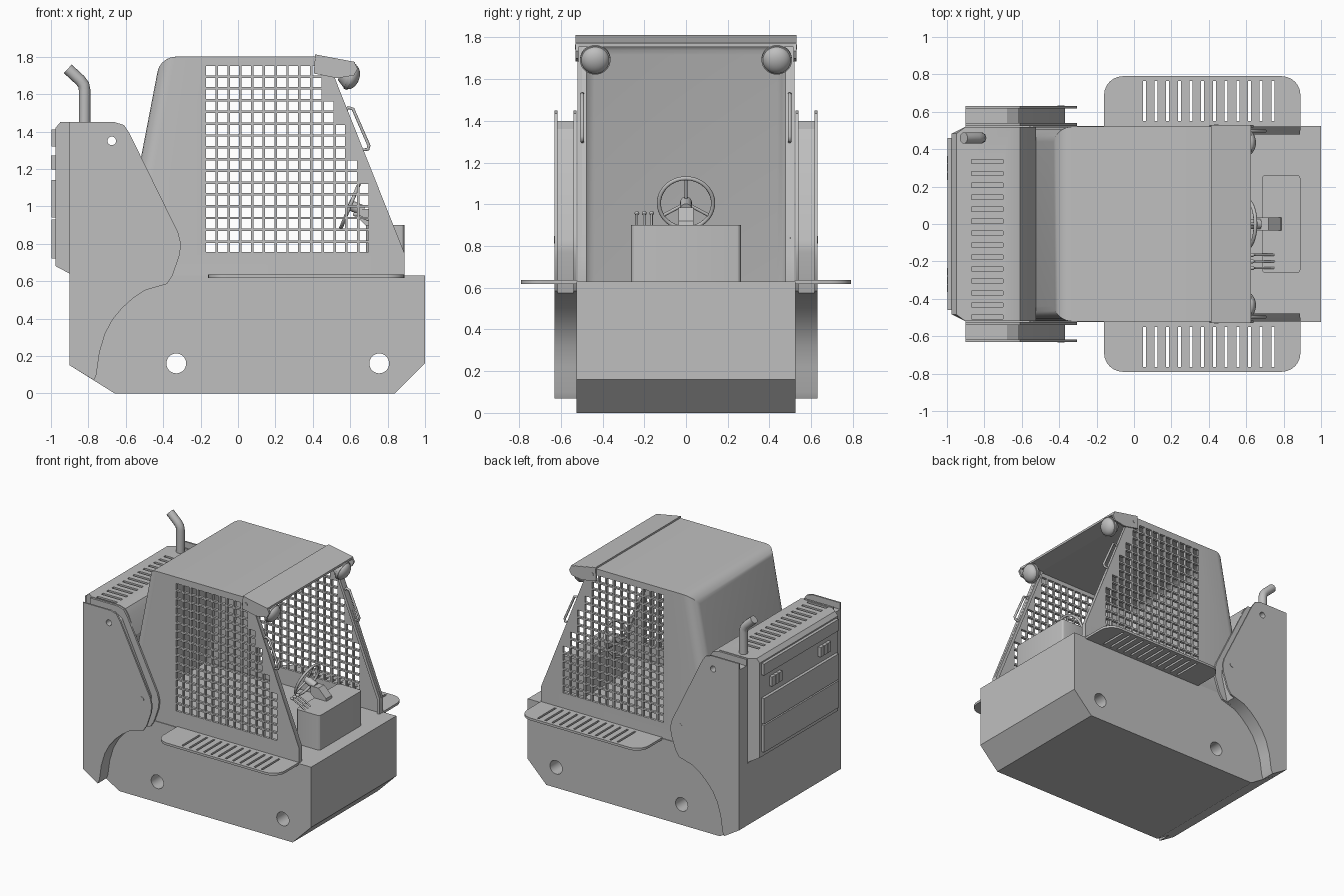
import bpy, bmesh
from math import sin, cos, pi, radians
from mathutils import Matrix, Vector

cube = bpy.data.objects.get("Cube")
if cube:
    bpy.data.objects.remove(cube)

GREY = (0.52, 0.52, 0.52, 1)
mat = bpy.data.materials.new("plain grey")
mat.use_nodes = True
mat.diffuse_color = GREY
mat.node_tree.nodes["Principled BSDF"].inputs["Base Color"].default_value = GREY


def finish(name, bm):
    bmesh.ops.recalc_face_normals(bm, faces=bm.faces[:])
    me = bpy.data.meshes.new(name)
    bm.to_mesh(me)
    bm.free()
    ob = bpy.data.objects.new(name, me)
    bpy.context.collection.objects.link(ob)
    me.materials.append(mat)
    smooth(ob)
    return ob


def smooth(ob):
    ob.data.shade_smooth()
    ob.data.set_sharp_from_angle(angle=radians(30))


def prism_bm(pts, a, b, axis="y"):
    """Extrude a profile in xz (axis y) or xy (axis z) from a to b."""
    bm = bmesh.new()
    place = (lambda p, t: (p[0], t, p[1])) if axis == "y" else (lambda p, t: (p[0], p[1], t))
    face = bm.faces.new([bm.verts.new(place(p, a)) for p in pts])
    new = bmesh.ops.extrude_face_region(bm, geom=[face])["geom"]
    shift = Vector(place((0, 0), b - a))
    bmesh.ops.translate(bm, vec=shift, verts=[g for g in new if isinstance(g, bmesh.types.BMVert)])
    bmesh.ops.recalc_face_normals(bm, faces=bm.faces[:])
    return bm


def prism(name, pts, a, b, axis="y"):
    return finish(name, prism_bm(pts, a, b, axis))


def boxes(name, items):
    """Many boxes, each given as (centre, size)."""
    bm = bmesh.new()
    for c, s in items:
        bmesh.ops.create_cube(bm, size=1, matrix=Matrix.Translation(c) @ Matrix.Diagonal((*s, 1)))
    return finish(name, bm)


def rod(name, c, r, length, direction=(0, 1, 0), r2=None):
    bm = bmesh.new()
    turn = Vector(direction).to_track_quat("Z", "Y").to_matrix().to_4x4()
    bmesh.ops.create_cone(bm, cap_ends=True, segments=32, radius1=r, depth=length,
                          radius2=r if r2 is None else r2, matrix=Matrix.Translation(c) @ turn)
    return finish(name, bm)


def ball(name, c, size, tilt=0):
    bm = bmesh.new()
    m = Matrix.Translation(c) @ Matrix.Rotation(tilt, 4, "Y") @ Matrix.Diagonal((*size, 1))
    bmesh.ops.create_uvsphere(bm, u_segments=24, v_segments=16, radius=1, matrix=m)
    return finish(name, bm)


def tube(name, pts, r, cyclic=False):
    cu = bpy.data.curves.new(name, "CURVE")
    cu.dimensions = "3D"
    cu.bevel_depth, cu.bevel_resolution, cu.use_fill_caps = r, 3, True
    sp = cu.splines.new("POLY")
    sp.points.add(len(pts) - 1)
    for p, co in zip(sp.points, pts):
        p.co = (*co, 1)
    sp.use_cyclic_u = cyclic
    cu.materials.append(mat)
    ob = bpy.data.objects.new(name, cu)
    bpy.context.collection.objects.link(ob)
    return ob


def apply(ob, mod):
    bpy.context.view_layer.objects.active = ob
    bpy.ops.object.modifier_apply(modifier=mod.name)


def cut(ob, *cutters):
    for c in cutters:
        mod = ob.modifiers.new("cut", "BOOLEAN")
        mod.operation, mod.solver, mod.object = "DIFFERENCE", "EXACT", c
        apply(ob, mod)
        bpy.data.objects.remove(c)
    smooth(ob)


# Lower body with axle holes
body = prism("lower_body", [(-.9, .15), (-.66, 0), (.84, 0), (1, .16), (1, .63), (-.9, .63)], -.525, .525)
cut(body, *[rod("axle_hole", (x, 0, .16), .053, 2) for x in (-.33, .755)])

# Engine hood with vent slots
hood = prism("engine_hood", [(-.9, .63), (-.9, 1.45), (-.66, 1.45), (-.61, 1.435), (-.58, 1.39),
                             (-.525, 1.25), (-.64, .63)], -.518, .518)
cut(hood, boxes("vent_cutter", [((-.785, .335 - .064 * i, 1.45), (.17, .022, .06)) for i in range(14)]),
    rod("hood_hole", (-.675, 0, 1.35), .023, 2))

# Tapered rear door with raised panels and lamps
bm = prism_bm([(-.9, .64), (-.975, .68), (-.975, 1.42), (-.95, 1.45), (-.9, 1.45)], -.52, .52)
for v in bm.verts:
    if v.co.x < -.92:
        v.co.y *= .93
finish("rear_door", bm)
boxes("door_panels", [((-.98, 0, z), (.036, .92, h)) for z, h in ((.825, .21), (1.04, .2), (1.365, .09))])
boxes("rear_lamps", [((-.985, s * .3 + d, 1.235), (.03, .04, .075)) for s in (-1, 1) for d in (-.044, 0, .044)])

# Lift towers: two plates around a recessed core, with a curved lower edge
arch = [(-.5, .55), (-.56, .51), (-.62, .455), (-.67, .395), (-.71, .32), (-.74, .22), (-.757, .1), (-.77, .07)]
plate = [(-.9, .15), (-.9, 1.45), (-.66, 1.45), (-.61, 1.435), (-.58, 1.39), (-.32, .86), (-.305, .8),
         (-.312, .74), (-.35, .63), (-.38, .585)] + arch
core = [(-.9, .15), (-.9, 1.4), (-.68, 1.4), (-.62, 1.36), (-.37, .83), (-.37, .77), (-.42, .575)] + arch
for s, side in ((1, "left"), (-1, "right")):
    for part, prof, a, b in (("inner_plate", plate, .525, .54), ("core", core, .54, .617),
                             ("outer_plate", plate, .617, .63)):
        ob = prism(f"{side}_tower_{part}", prof, s * a, s * b)
        cut(ob, rod("tower_hole", (-.675, 0, 1.35), .023, 2))
    rod(f"{side}_tower_pin", (-.39, s * .629, .83), .018, .008)

# Cab shell with rounded rear, open front and mesh windows
bm = prism_bm([(-.64, .63), (-.415, 1.8), (.472, 1.8), (.89, .75), (.89, .63)], -.52, .52)
rear = [e for e in bm.edges if all(v.co.x < -.4 for v in e.verts) and max(v.co.z for v in e.verts) > 1]
bmesh.ops.bevel(bm, geom=rear, offset=.08, segments=5, profile=.5, affect="EDGES")
bm.normal_update()
gone = [f for f in bm.faces if f.normal.x > .3 or f.normal.z < -.6]
bmesh.ops.delete(bm, geom=gone, context="FACES")
cab = finish("cab_shell", bm)
wall = cab.modifiers.new("wall", "SOLIDIFY")
wall.thickness, wall.offset, wall.use_even_offset = .02, -1, True
apply(cab, wall)
PITCH, HOLE = .063, .05
holes = []
for row in range(16):
    top = 1.75 - row * PITCH
    front = .89 - (top - .75) * .398
    for col in range(14):
        x = -.17 + col * PITCH
        if x + HOLE < front - .035:
            holes.append(((x + HOLE / 2, 0, top - HOLE / 2), (HOLE, 1.2, HOLE)))
cut(cab, boxes("mesh_cutter", holes))

# Roof visor
prism("visor", [(.41, 1.79), (.413, 1.812), (.625, 1.772), (.625, 1.755)], -.525, .525)

for s, side in ((1, "left"), (-1, "right")):
    # Front post, visor bracket and work light
    prism(f"{side}_front_post", [(.472, 1.78), (.888, .75), (.888, .63), (.865, .63), (.865, .745), (.45, 1.78)],
          s * .478, s * .505)
    prism(f"{side}_visor_bracket", [(.405, 1.71), (.413, 1.811), (.622, 1.772), (.64, 1.735), (.62, 1.7),
                                    (.53, 1.685)], s * .515, s * .529)
    rod(f"{side}_bracket_bolt", (.44, s * .529, 1.755), .012, .008)
    axis = Vector((.94, 0, -.34))
    mid = Vector((.59, s * .435, 1.697))
    rod(f"{side}_light_housing", mid - axis * .02, .04, .05, axis, .072)
    rod(f"{side}_light_rim", mid + axis * .01, .073, .02, axis)
    ball(f"{side}_light_lens", mid + axis * .015, (.045, .068, .068), .35)

    # Grab handle
    tube(f"{side}_grab_handle", [(x, s * .497, z) for x, z in (
        (.565, 1.5), (.59, 1.528), (.615, 1.52), (.7, 1.325), (.695, 1.305), (.655, 1.3))], .009)

    # Slotted step with rounded outer corners
    outline = [(-.16, .52)]
    for cx, start in ((-.06, pi), (.79, pi / 2)):
        for i in range(7):
            a = start - i * pi / 12
            outline.append((cx + .1 * cos(a), .69 + .1 * sin(a)))
    outline.append((.89, .52))
    step = prism(f"{side}_step", [(x, s * y) for x, y in outline], .618, .636, "z")
    cut(step, boxes("slot_cutter", [((.055 + .0625 * i, s * .657, .63), (.016, .215, .1)) for i in range(12)]))

# Control console
bm = bmesh.new()
bmesh.ops.create_cube(bm, size=1, matrix=Matrix.Translation((.787, 0, .76)) @ Matrix.Diagonal((.205, .525, .28, 1)))
bmesh.ops.bevel(bm, geom=[e for e in bm.edges if abs(e.verts[0].co.z - e.verts[1].co.z) > .1],
                offset=.02, segments=3, profile=.5, affect="EDGES")
finish("console", bm)
prism("steering_column", [(.79, .89), (.785, .92), (.72, .985), (.65, .985), (.65, .93), (.69, .89)], -.035, .035)

# Steering wheel
hub, up = Vector((.6, 0, 1.005)), Vector((.38, 0, .92))


def on_wheel(a, r=.13):
    return hub + up * (r * cos(a)) + Vector((0, r * sin(a), 0))


tube("steering_rim", [on_wheel(2 * pi * i / 40) for i in range(40)], .01, True)
for i in range(3):
    tube(f"steering_spoke_{i + 1}", [hub, on_wheel(2 * pi * i / 3)], .008)
rod("steering_hub", hub + Vector((.03, 0, -.012)), .028, .09, (-.92, 0, .38))

# Control levers
for i, y in enumerate((-.165, -.2, -.235)):
    tube(f"lever_{i + 1}", [(.75, y, .895), (.7, y, .925), (.63, y, .955)], .006)
    ball(f"lever_knob_{i + 1}", (.63, y, .957), (.016, .011, .011))

# Exhaust pipe
tube("exhaust_pipe", [(-.82, .46, 1.43), (-.82, .46, 1.62), (-.825, .46, 1.65), (-.845, .46, 1.675),
                      (-.91, .46, 1.735)], .031)
